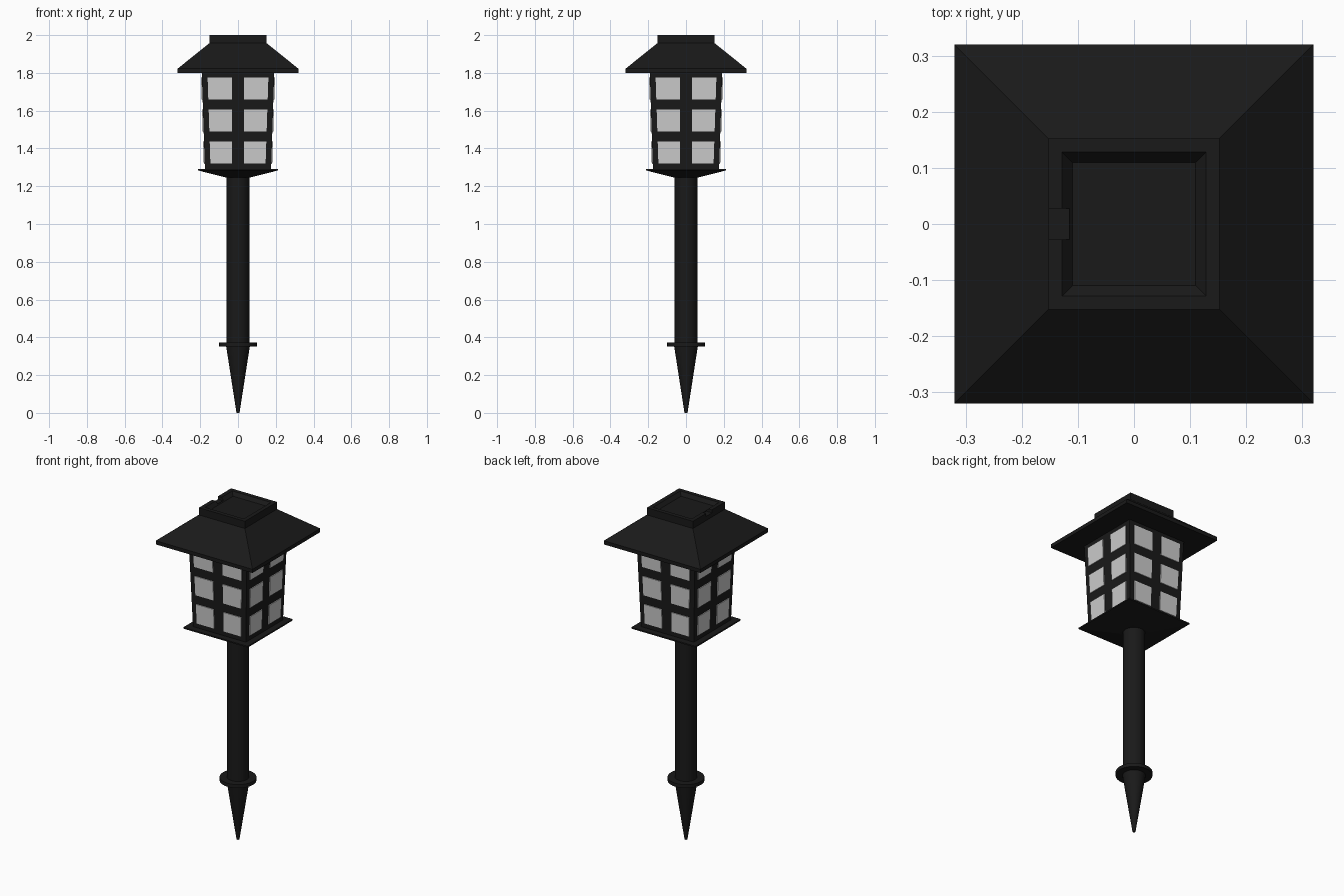
import bpy, bmesh, math
from mathutils import Matrix, Vector

if "Cube" in bpy.data.objects:
    bpy.data.objects.remove(bpy.data.objects["Cube"])


def material(name, value):
    m = bpy.data.materials.new(name)
    m.diffuse_color = (value, value, value, 1)
    m.use_nodes = True
    m.node_tree.nodes["Principled BSDF"].inputs["Base Color"].default_value = m.diffuse_color
    return m


BLACK = material("black_plastic", 0.01)
FROST = material("frosted_panel", 0.55)


def finish(name, bm, mat):
    bmesh.ops.recalc_face_normals(bm, faces=bm.faces)
    me = bpy.data.meshes.new(name)
    bm.to_mesh(me)
    bm.free()
    me.materials.append(mat)
    ob = bpy.data.objects.new(name, me)
    bpy.context.collection.objects.link(ob)
    return ob


def loft(name, profile, sides, mat, smooth=False):
    """Stack of rings; sides=4 treats the radius as the half width of a square."""
    bm = bmesh.new()
    rings = []
    for r, z in profile:
        if sides == 4:
            pts = [(-r, -r), (r, -r), (r, r), (-r, r)]
        else:
            pts = [(r * math.cos(2 * math.pi * i / sides),
                    r * math.sin(2 * math.pi * i / sides)) for i in range(sides)]
        rings.append([bm.verts.new((x, y, z)) for x, y in pts])
    for a, b in zip(rings, rings[1:]):
        for i in range(sides):
            j = (i + 1) % sides
            bm.faces.new((a[i], a[j], b[j], b[i]))
    bm.faces.new(rings[0][::-1])
    bm.faces.new(rings[-1])
    ob = finish(name, bm, mat)
    if smooth:
        bpy.ops.object.select_all(action='DESELECT')
        ob.select_set(True)
        bpy.context.view_layer.objects.active = ob
        bpy.ops.object.shade_smooth_by_angle(angle=math.radians(35))
    return ob


# ground spike, collar and pole
loft("ground_spike", [(0.008, 0), (0.063, 0.355)], 32, BLACK, True)
loft("collar", [(0.1, 0.352), (0.1, 0.373)], 32, BLACK, True)
loft("pole", [(0.06, 0.36), (0.06, 1.26)], 32, BLACK, True)

# lantern base plate and tapered housing
loft("base_plate", [(0.06, 1.245), (0.213, 1.284), (0.213, 1.292)], 4, BLACK)
Z0, Z1, H0, H1 = 1.285, 1.81, 0.175, 0.192
loft("housing", [(H0, Z0), (H1, Z1)], 4, BLACK)

# frosted panes: two columns by three rows on each of the four sides
bm = bmesh.new()
for side in range(4):
    rot = Matrix.Rotation(side * math.pi / 2, 3, 'Z')
    for za, zb in ((1.32, 1.436), (1.49, 1.605), (1.66, 1.775)):
        for s in (-1, 1):
            layers = []
            for out in (-0.01, 0.005):
                ring = []
                for z, inner in ((za, True), (za, False), (zb, False), (zb, True)):
                    h = H0 + (H1 - H0) * (z - Z0) / (Z1 - Z0)
                    x = 0.032 if inner else h - 0.03
                    ring.append(bm.verts.new(rot @ Vector((s * x, -h - out, z))))
                layers.append(ring)
            a, b = layers
            bm.faces.new(a)
            bm.faces.new(b)
            for i in range(4):
                j = (i + 1) % 4
                bm.faces.new((a[i], a[j], b[j], b[i]))
finish("window_panes", bm, FROST)

# hipped roof with raised cap and recessed top
roof = loft("roof", [(0.32, 1.80), (0.32, 1.822), (0.152, 1.957), (0.152, 2.0),
                     (0.128, 2.0), (0.11, 1.98)], 4, BLACK)

# small notch in the left rim of the cap
bm = bmesh.new()
bmesh.ops.create_cube(bm, size=1, matrix=Matrix.Translation((-0.145, 0, 2.0))
                      @ Matrix.Diagonal((0.06, 0.055, 0.036, 1)))
cutter = finish("notch_cutter", bm, BLACK)
cutter.hide_render = True
mod = roof.modifiers.new("notch", 'BOOLEAN')
mod.object = cutter
mod.operation = 'DIFFERENCE'
mod.solver = 'EXACT'
bpy.context.view_layer.objects.active = roof
bpy.ops.object.modifier_apply(modifier=mod.name)
bpy.data.objects.remove(cutter)
